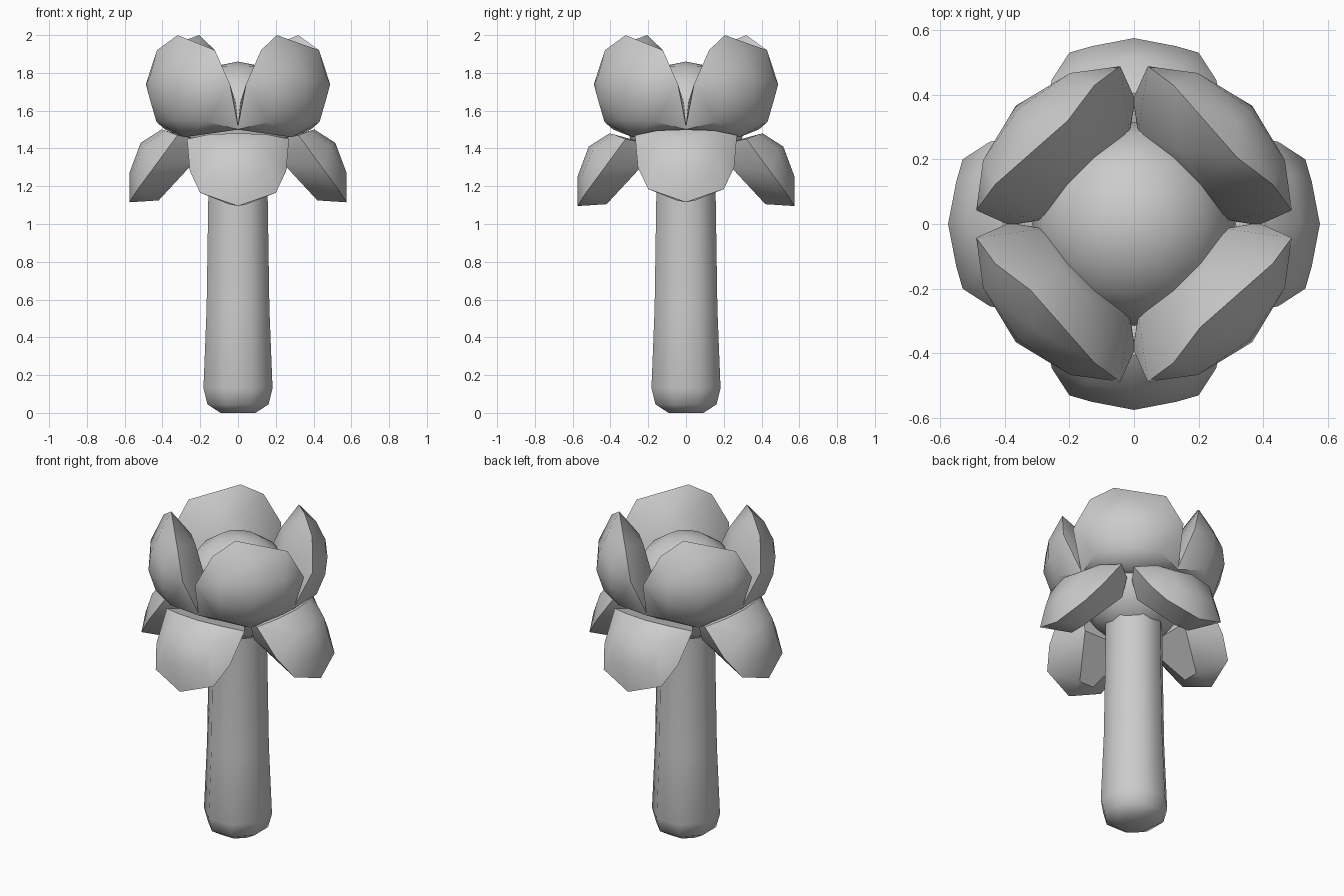
import bpy, bmesh, math
from mathutils import Matrix

cube = bpy.data.objects.get("Cube")
if cube:
    bpy.data.objects.remove(cube, do_unlink=True)

grey = bpy.data.materials.new("plain grey")
grey.use_nodes = True
COLOUR = (0.6, 0.6, 0.6, 1)
grey.diffuse_color = COLOUR
grey.node_tree.nodes["Principled BSDF"].inputs["Base Color"].default_value = COLOUR


def finish(name, bm, angle):
    bmesh.ops.recalc_face_normals(bm, faces=bm.faces)
    mesh = bpy.data.meshes.new(name)
    bm.to_mesh(mesh)
    bm.free()
    mesh.materials.append(grey)
    obj = bpy.data.objects.new(name, mesh)
    bpy.context.collection.objects.link(obj)
    bpy.ops.object.select_all(action='DESELECT')
    obj.select_set(True)
    bpy.context.view_layer.objects.active = obj
    bpy.ops.object.shade_smooth_by_angle(angle=math.radians(angle))
    return obj


def petal(name, points, turn, drop=0):
    """Solid petal: hull of (outward, sideways, up) points, mirrored sideways."""
    bm = bmesh.new()
    for out, side, up in points:
        for s in ((1, -1) if side > 0 else (1,)):
            bm.verts.new((out, s * side, up - drop))
    res = bmesh.ops.convex_hull(bm, input=bm.verts)
    loose = [v for v in bm.verts if not v.link_faces]
    bmesh.ops.delete(bm, geom=loose, context='VERTS')
    bm.transform(Matrix.Rotation(math.radians(turn), 4, 'Z'))
    finish(name, bm, 38)


# Stem: octagonal lathe with a rounded foot
profile = [(0.10, 0), (0.175, 0.045), (0.198, 0.13), (0.18, 0.55), (0.17, 1.15), (0.17, 1.45)]
bm = bmesh.new()
rings = []
for r, z in profile:
    angles = [math.radians(22.5 + 45 * i) for i in range(8)]
    rings.append([bm.verts.new((r * math.cos(a), r * math.sin(a), z)) for a in angles])
for low, high in zip(rings, rings[1:]):
    for i in range(8):
        j = (i + 1) % 8
        bm.faces.new((low[i], low[j], high[j], high[i]))
bm.faces.new(rings[0])
bm.faces.new(rings[-1])
finish("stem", bm, 60)

# Round heart of the bloom
bm = bmesh.new()
bmesh.ops.create_uvsphere(bm, u_segments=12, v_segments=8, radius=0.315,
                          matrix=Matrix.Translation((0, 0, 1.545)))
finish("core", bm, 60)

# Upright petals: rim, rounded back, then the inner side
upright = [
    (0.371, -0.081, 2.0), (0.39, 0.217, 1.92), (0.375, 0.315, 1.74), (0.27, 0.275, 1.5),
    (0.45, 0, 1.91), (0.505, 0, 1.79), (0.47, 0.19, 1.78), (0.517, 0, 1.68),
    (0.47, 0.19, 1.66), (0.475, 0, 1.55), (0.42, 0.19, 1.54), (0.40, 0, 1.46),
    (0.26, 0.06, 1.86), (0.21, 0.19, 1.65), (0.20, 0.18, 1.5),
]
# Drooping petals
drooping = [
    (0.575, 0, 1.115), (0.53, 0.2, 1.185), (0.445, 0.255, 1.3), (0.32, 0.27, 1.47),
    (0.575, 0, 1.27), (0.55, 0.13, 1.28), (0.515, 0, 1.43), (0.49, 0.15, 1.42),
    (0.405, 0, 1.5), (0.385, 0.15, 1.495),
    (0.42, 0.05, 1.125), (0.23, 0.17, 1.33), (0.22, 0.2, 1.45),
]
for i in range(4):
    petal(f"upright_petal_{i + 1}", upright, 45 + 90 * i)
    petal(f"drooping_petal_{i + 1}", drooping, 90 * i, 0.02 * (i % 2))
